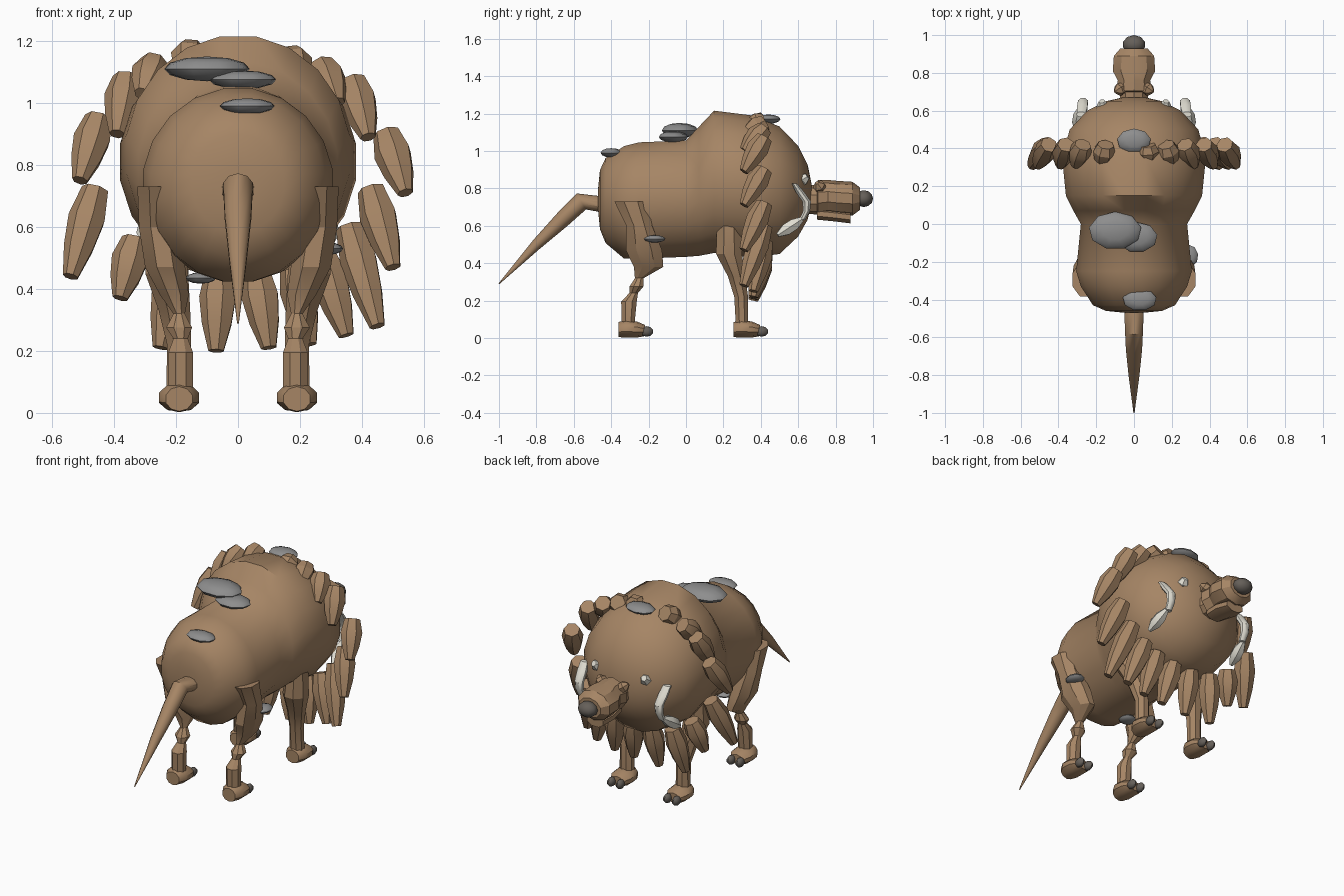
import bpy, bmesh, math
from mathutils import Vector

cube = bpy.data.objects.get("Cube")
if cube:
    bpy.data.objects.remove(cube, do_unlink=True)


def material(name, rgb):
    m = bpy.data.materials.new(name)
    m.use_nodes = True
    m.diffuse_color = (*rgb, 1)
    m.node_tree.nodes["Principled BSDF"].inputs["Base Color"].default_value = (*rgb, 1)
    return m


BROWN = material("brown hide", (0.38, 0.235, 0.13))
GREY = material("stone grey", (0.27, 0.27, 0.27))
DARK = material("dark grey", (0.13, 0.115, 0.1))
BONE = material("bone white", (0.74, 0.72, 0.64))
X, Y, Z = Vector((1, 0, 0)), Vector((0, 1, 0)), Vector((0, 0, 1))


def finish(name, bm, mat, angle):
    bmesh.ops.recalc_face_normals(bm, faces=bm.faces)
    mesh = bpy.data.meshes.new(name)
    bm.to_mesh(mesh)
    bm.free()
    mesh.materials.append(mat)
    ob = bpy.data.objects.new(name, mesh)
    bpy.context.collection.objects.link(ob)
    if angle:
        bpy.ops.object.select_all(action="DESELECT")
        ob.select_set(True)
        bpy.context.view_layer.objects.active = ob
        bpy.ops.object.shade_smooth_by_angle(angle=math.radians(angle))
    return ob


def loft(name, rings, u, v, sides, mat=BROWN, angle=40):
    """Skin elliptical rings given as (centre, radius along u, radius along v)."""
    bm = bmesh.new()
    loops = []
    for c, ru, rv in rings:
        turns = [math.tau * (i + 0.5) / sides for i in range(sides)]
        loops.append([bm.verts.new(Vector(c) + u * ru * math.cos(t) + v * rv * math.sin(t)) for t in turns])
    for a, b in zip(loops, loops[1:]):
        for i in range(sides):
            j = (i + 1) % sides
            bm.faces.new((a[i], a[j], b[j], b[i]))
    bm.faces.new(loops[0])
    bm.faces.new(loops[-1])
    return finish(name, bm, mat, angle)


def spike(name, a, b, radii, sides=6, mat=BROWN, angle=30):
    """Tapered piece from a to b with evenly spaced radii."""
    a, b = Vector(a), Vector(b)
    d = (b - a).normalized()
    u = d.cross(Y if abs(d.y) < 0.8 else X).normalized()
    n = len(radii) - 1
    rings = [(a.lerp(b, i / n), r, r) for i, r in enumerate(radii)]
    return loft(name, rings, u, d.cross(u), sides, mat, angle)


def ball(name, centre, size, mat, seg=10, rings=6):
    bm = bmesh.new()
    bmesh.ops.create_uvsphere(bm, u_segments=seg, v_segments=rings, radius=1)
    bmesh.ops.scale(bm, vec=size, verts=bm.verts)
    bmesh.ops.translate(bm, vec=centre, verts=bm.verts)
    return finish(name, bm, mat, 50)


# Barrel body: y, centre height, half width, half height
body = [(-.47, .74, .05, .06), (-.46, .74, .15, .16), (-.43, .735, .22, .23), (-.33, .725, .285, .305),
        (-.25, .735, .31, .315), (0, .745, .285, .315), (.07, .785, .325, .35), (.15, .835, .365, .385),
        (.35, .81, .385, .385), (.5, .79, .345, .345), (.6, .785, .25, .245), (.65, .78, .15, .15),
        (.67, .77, .06, .06)]
loft("body", [((0, y, z), w, h) for y, z, w, h in body], X, Z, 20, angle=50)

# Tail hanging behind
tail = [(-.42, .71, .055), (-.56, .73, .05), (-.66, .635, .045), (-.8, .5, .03), (-1, .29, .003)]
loft("tail", [((0, y, z), r, r) for y, z, r in tail], X, Vector((0, -.5, .86)), 10)

# Neck, head, jaw, nose and ears
head = [(.64, .74, .08, .075), (.70, .74, .075, .08), (.705, .75, .1, .095), (.76, .755, .09, .09),
        (.81, .75, .118, .09), (.89, .745, .112, .09), (.93, .745, .075, .06)]
loft("head", [((0, y, z), w, h) for y, z, w, h in head], X, Z, 10, angle=30)
loft("jaw", [((0, y, z), w, .035) for y, z, w in ((.7, .665, .06), (.8, .655, .075), (.88, .645, .06))],
     X, Z, 8, angle=30)
ball("nose", (0, .95, .745), (.06, .05, .045), DARK)

# Small tusk-like bones, ears and legs on both sides
for side, s in (("left", 1), ("right", -1)):
    spike(f"{side}_ear", (s * .06, .72, .8), (s * .1, .7, .83), (.03, .035, .01))
    spike(f"{side}_upper_bone", (s * .16, .6, .83), (s * .17, .65, .865), (.025, .035, .018), mat=BONE, angle=40)
    loft(f"{side}_middle_bone", [((s * .28, .58, .825), .025, .015), ((s * .275, .61, .78), .03, .025),
         ((s * .27, .645, .73), .028, .025), ((s * .27, .645, .68), .025, .02), ((s * .27, .62, .63), .02, .018)],
         X, Y, 8, BONE)
    spike(f"{side}_lower_bone", (s * .28, .62, .635), (s * .3, .49, .55), (.015, .035, .035, .012),
          mat=BONE, angle=40)

    # Hind leg: x, y, z, half width, half depth
    hind = [(.26, -.295, .73, .07, .095), (.255, -.25, .6, .07, .075), (.235, -.225, .47, .07, .105),
            (.205, -.2, .38, .05, .085), (.19, -.25, .32, .02, .025), (.19, -.265, .275, .045, .04),
            (.185, -.28, .24, .025, .025), (.185, -.305, .195, .043, .045), (.185, -.31, .05, .043, .035)]
    fore = [(.24, .23, .6, .06, .07), (.23, .23, .45, .075, .075), (.205, .27, .33, .055, .05),
            (.19, .295, .22, .042, .04), (.19, .3, .05, .045, .035)]
    for kind, rings, foot in (("hind", hind, -.29), ("front", fore, .325)):
        loft(f"{side}_{kind}_leg", [((s * x, y, z), w, d) for x, y, z, w, d in rings], X, Y, 8, angle=25)
        loft(f"{side}_{kind}_foot",
             [((s * .19, foot + dy, z), w, h) for dy, z, w, h in
              ((-.07, .045, .045, .04), (-.03, .05, .068, .048), (.03, .045, .068, .042), (.07, .04, .045, .03))],
             X, Z, 10)
        for i, dx in enumerate((-.03, .03)):
            ball(f"{side}_{kind}_claw_{i + 1}", (s * .19 + dx, foot + .08, .035), (.022, .035, .028), DARK, 8, 5)

# Shaggy mane around the shoulders: root x, root z, tip x, tip z
mane = [(.07, 1.16, .08, 1.12), (.17, 1.15, .2, 1.08), (.27, 1.12, .32, 1.0), (.37, 1.07, .42, .89),
        (.48, .90, .54, .71), (.43, .72, .5, .47), (.36, .6, .45, .28), (.27, .52, .35, .25),
        (.18, .48, .23, .22), (.06, .46, .1, .21), (-.06, .46, -.07, .2), (-.2, .48, -.25, .21),
        (-.33, .56, -.38, .37), (-.46, .72, -.54, .44), (-.45, .95, -.51, .75), (-.36, 1.08, -.39, .9),
        (-.27, 1.13, -.31, 1.03), (-.15, 1.17, -.17, 1.1)]
for i, (rx, rz, tx, tz) in enumerate(mane):
    low = rz < .6
    spike(f"mane_lock_{i + 1}", (rx, .42, rz), (tx, .36 if low else .31, tz), (.045, .062, .05, .026), sides=7)

# Flat stones resting on the hide
stones = [((-.1, -.035, 1.11), (.14, .1, .04)), ((.015, -.07, 1.075), (.11, .08, .03)),
          ((.03, -.4, .99), (.09, .06, .025)), ((0, .44, 1.17), (.09, .065, .025)),
          ((.29, -.17, .53), (.05, .06, .02)), ((-.12, -.2, .435), (.05, .05, .018))]
for i, (c, size) in enumerate(stones):
    ball(f"stone_{i + 1}", c, size, GREY, 9, 6)
